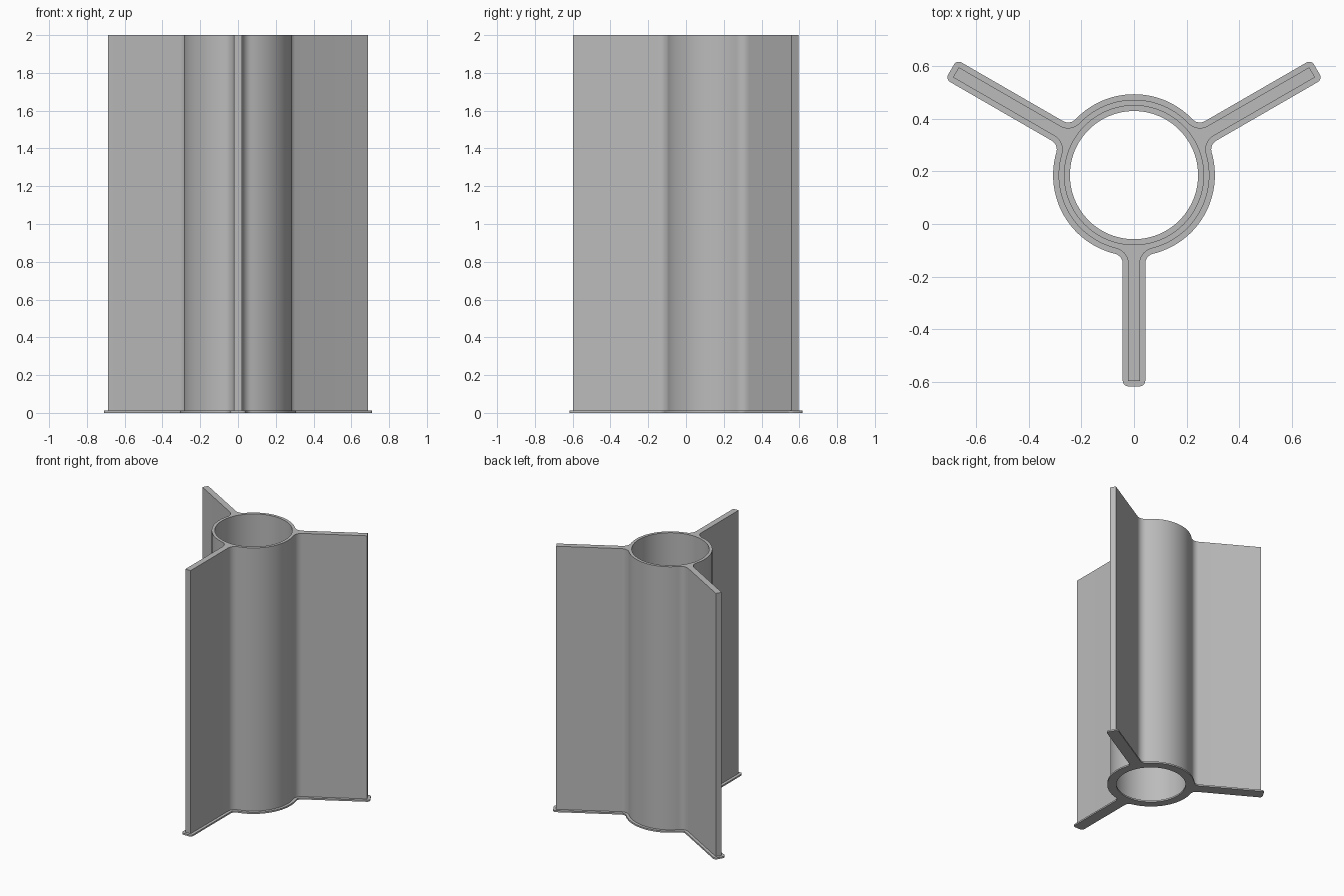
import bpy
import bmesh
from math import sin, cos, pi, sqrt, atan2, radians
from mathutils import Vector, Matrix

if "Cube" in bpy.data.objects:
    bpy.data.objects.remove(bpy.data.objects["Cube"], do_unlink=True)

HEIGHT = 2.0
BRIM_HEIGHT = 0.012
BRIM_WIDTH = 0.021
CENTRE_Y = 0.186
TUBE_OUTER = 0.287
TUBE_INNER = 0.265
FIN_REACH = 0.783
FIN_HALF = 0.022
FILLET = 0.06

grey = bpy.data.materials.new("plain_grey")
grey.use_nodes = True
colour = (0.5, 0.5, 0.5, 1)
grey.diffuse_color = colour
grey.node_tree.nodes["Principled BSDF"].inputs["Base Color"].default_value = colour


def arc(cx, cy, radius, start, end, steps):
    """Points along an arc, both ends included."""
    angles = [start + (end - start) * i / steps for i in range(steps + 1)]
    return [Vector((cx + radius * cos(a), cy + radius * sin(a), 0)) for a in angles]


def fin_outline(grow):
    """Half a fin pointing along +x, from tip to the middle of the next tube wall."""
    side = FIN_HALF + FILLET
    fillet_x = sqrt((TUBE_OUTER + FILLET) ** 2 - side ** 2)
    touch = atan2(side, fillet_x)
    if grow:
        tip = arc(FIN_REACH, FIN_HALF, grow, 0, pi / 2, 6)
    else:
        tip = [Vector((FIN_REACH, FIN_HALF, 0))]
    fillet = arc(fillet_x, side, FILLET - grow, -pi / 2, touch - pi, 12)
    wall = arc(0, 0, TUBE_OUTER + grow, touch, pi / 3, 14)
    return tip + fillet + wall[1:]


def outline(grow):
    """Closed outline of the tube with three filleted fins."""
    half = fin_outline(grow)
    mirrored = [Vector((p.x, -p.y, 0)) for p in reversed(half)]
    sector = mirrored[1:] + half
    points = []
    for k in range(3):
        turn = Matrix.Rotation(radians(120 * k - 90), 3, 'Z')
        points += [turn @ p for p in sector]
    return points


def hollow_prism(name, outer, bore, z0, z1):
    """Extrude an outline with a round bore through it."""
    bm = bmesh.new()
    edges = []
    for loop in (outer, arc(0, 0, bore, 0, 2 * pi, 96)[:-1]):
        verts = [bm.verts.new(p + Vector((0, CENTRE_Y, z0))) for p in loop]
        edges += [bm.edges.new((v, verts[i - 1])) for i, v in enumerate(verts)]
    bmesh.ops.triangle_fill(bm, edges=edges, use_beauty=True, normal=(0, 0, 1))
    result = bmesh.ops.extrude_face_region(bm, geom=bm.faces[:], use_keep_orig=True)
    top = [g for g in result["geom"] if isinstance(g, bmesh.types.BMVert)]
    bmesh.ops.translate(bm, verts=top, vec=(0, 0, z1 - z0))
    bmesh.ops.recalc_face_normals(bm, faces=bm.faces[:])
    mesh = bpy.data.meshes.new(name)
    bm.to_mesh(mesh)
    bm.free()
    mesh.materials.append(grey)
    obj = bpy.data.objects.new(name, mesh)
    bpy.context.collection.objects.link(obj)
    bpy.ops.object.select_all(action='DESELECT')
    obj.select_set(True)
    bpy.context.view_layer.objects.active = obj
    bpy.ops.object.shade_smooth_by_angle(angle=radians(30))
    return obj


# Thin brim around the foot, inside and out
hollow_prism("base_brim", outline(BRIM_WIDTH), TUBE_INNER - BRIM_WIDTH, 0, BRIM_HEIGHT)

# Tall tube with three fins
hollow_prism("finned_tube", outline(0), TUBE_INNER, BRIM_HEIGHT, HEIGHT)
